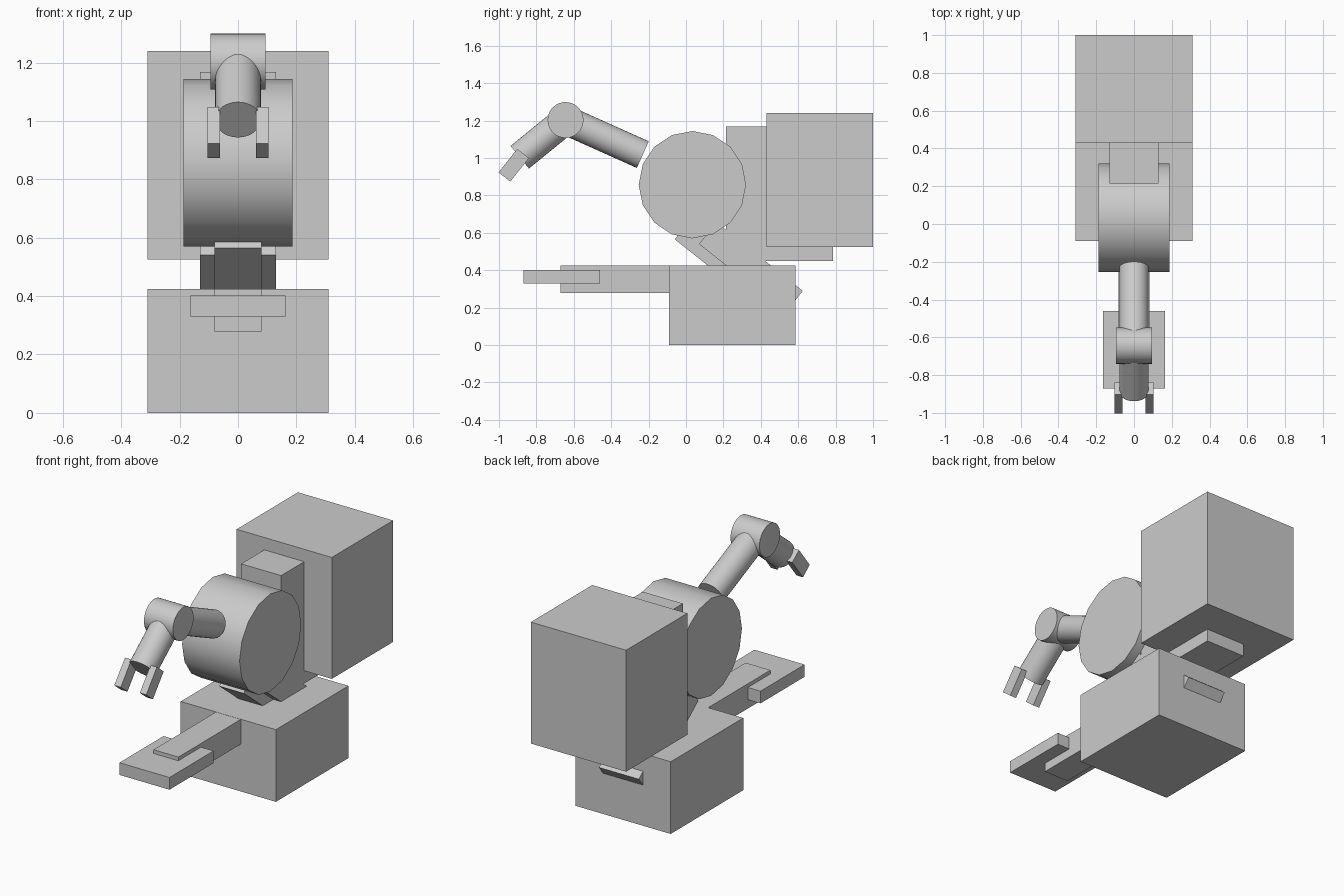
import bpy, math
from mathutils import Vector

if "Cube" in bpy.data.objects:
    bpy.data.objects.remove(bpy.data.objects["Cube"])


def box(name, x, y, z, tilt=0.0):
    """Box from (min, max) ranges; tilt in degrees about x, around its own centre."""
    ranges = (x, y, z)
    c = [(a + b) / 2 for a, b in ranges]
    bpy.ops.mesh.primitive_cube_add(size=1, location=c,
                                    rotation=(math.radians(tilt), 0, 0))
    o = bpy.context.object
    o.name = name
    o.scale = [b - a for a, b in ranges]
    bpy.ops.object.transform_apply(location=False, rotation=False, scale=True)
    return o


def tilted_beam(name, half_width, corner, length, thick, tilt):
    """Inclined beam given its lower front corner (y, z)."""
    a = math.radians(tilt)
    d = Vector((math.cos(a), math.sin(a)))
    n = Vector((-math.sin(a), math.cos(a)))
    c = Vector(corner) + d * length / 2 + n * thick / 2
    return box(name, (-half_width, half_width),
               (c.x - length / 2, c.x + length / 2),
               (c.y - thick / 2, c.y + thick / 2), tilt)


def rod(name, p, q, r, sides=32):
    """Smooth-sided cylinder from p to q."""
    p, q = Vector(p), Vector(q)
    bpy.ops.mesh.primitive_cylinder_add(
        vertices=sides, radius=r, depth=(q - p).length, location=(p + q) / 2,
        rotation=(q - p).to_track_quat('Z', 'Y').to_euler())
    o = bpy.context.object
    o.name = name
    bpy.ops.object.shade_smooth_by_angle(angle=math.radians(35))
    return o


# base, rear cabinet and the column joining them
box("base", (-0.31, 0.31), (-0.09, 0.585), (0, 0.425))
box("rear_cabinet", (-0.31, 0.31), (0.43, 1.0), (0.525, 1.24))
box("column", (-0.13, 0.13), (0.215, 0.785), (0.45, 1.167))

# inclined supports under the drum
tilted_beam("support_wide", 0.13, (0.07, 0.54), 0.59, 0.149, -38.5)
tilted_beam("support_narrow", 0.08, (-0.06, 0.565), 0.4, 0.149, -38.5)

# drum lying across the machine
rod("drum", (-0.187, 0.034, 0.857), (0.187, 0.034, 0.857), 0.287, 16)

# front rail and tray
box("front_rail", (-0.081, 0.081), (-0.67, 0.0), (0.278, 0.424))
box("front_tray", (-0.163, 0.163), (-0.87, -0.46), (0.33, 0.402))

# jointed arm
elbow = (0, -0.644, 1.203)
rod("upper_arm", (0, -0.231, 1.018), elbow, 0.078)
rod("elbow_joint", (-0.094, *elbow[1:]), (0.094, *elbow[1:]), 0.096)
rod("forearm", elbow, (0, -0.889, 1.004), 0.078)

# pair of gripper fingers
for side, s in (("left", -1), ("right", 1)):
    x = sorted((s * 0.062, s * 0.104))
    box("gripper_finger_" + side, x, (-0.961, -0.881), (0.881, 1.041), -38.5)
